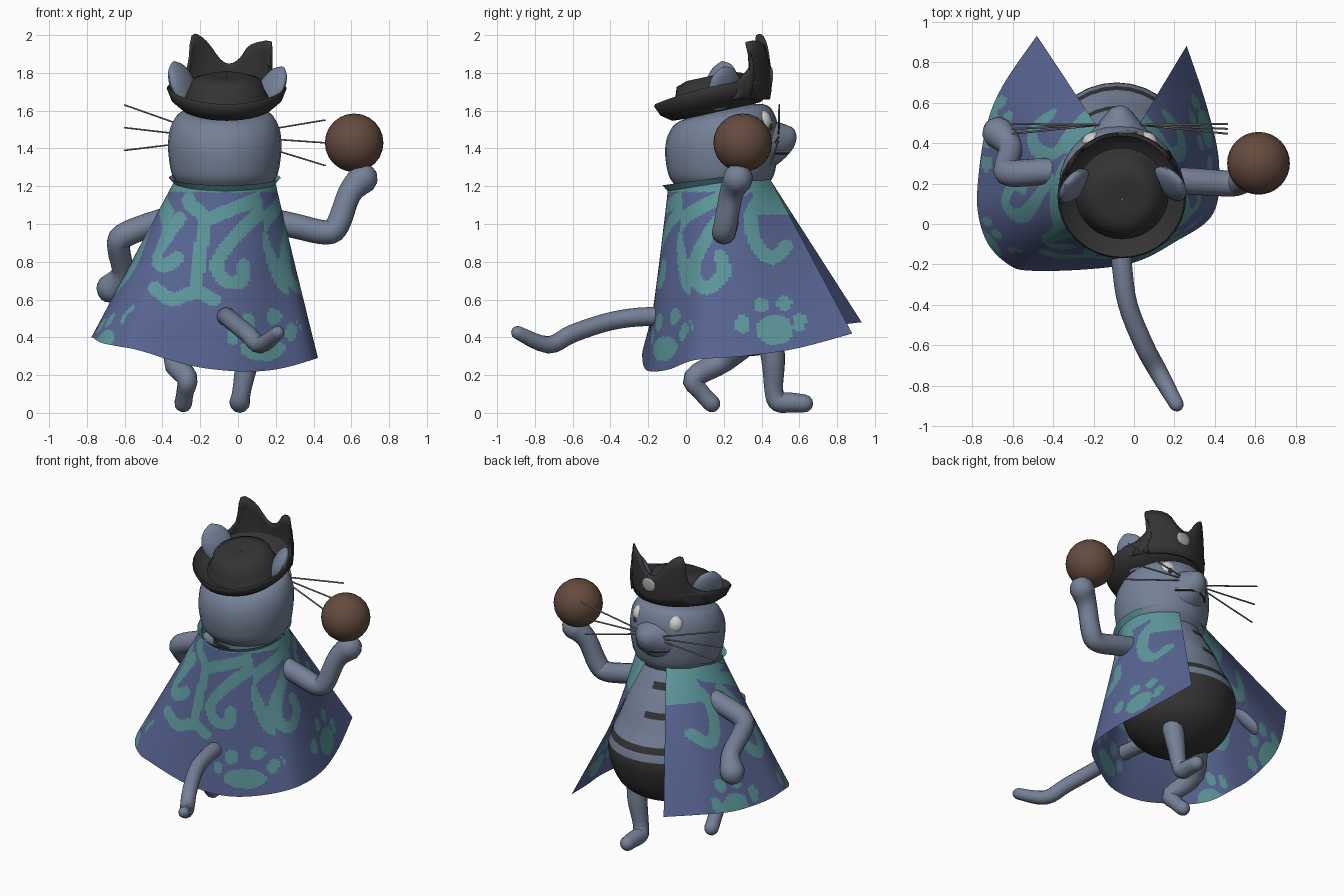
import bpy, math
from mathutils import Vector, Matrix

cube = bpy.data.objects.get("Cube")
if cube:
    bpy.data.objects.remove(cube, do_unlink=True)


def material(name, *rgb):
    mat = bpy.data.materials.new(name)
    mat.use_nodes = True
    mat.diffuse_color = (*rgb, 1)
    shader = next(n for n in mat.node_tree.nodes if n.type == "BSDF_PRINCIPLED")
    shader.inputs["Base Color"].default_value = (*rgb, 1)
    shader.inputs["Roughness"].default_value = 0.8
    return mat


FUR = material("grey blue fur", 0.18, 0.22, 0.31)
BLUE = material("cape blue", 0.098, 0.13, 0.29)
TEAL = material("cape teal", 0.11, 0.31, 0.33)
BLACK = material("soft black", 0.034, 0.034, 0.034)
BROWN = material("ball brown", 0.13, 0.07, 0.047)
WHITE = material("eye white", 0.62, 0.62, 0.6)
WHISKER = material("whisker grey", 0.26, 0.26, 0.26)
EMBLEM = material("emblem grey", 0.4, 0.4, 0.4)


def build(name, verts, faces, *mats, angle=45):
    mesh = bpy.data.meshes.new(name)
    mesh.from_pydata([tuple(v) for v in verts], [], faces)
    for mat in mats:
        mesh.materials.append(mat)
    mesh.polygons.foreach_set("use_smooth", [True] * len(mesh.polygons))
    mesh.set_sharp_from_angle(angle=math.radians(angle))
    obj = bpy.data.objects.new(name, mesh)
    bpy.context.collection.objects.link(obj)
    return obj


def loft(name, rows, *mats, closed=True, caps=True, angle=45):
    """Bridge rows of points that all have the same length."""
    n = len(rows[0])
    faces = []
    for i in range(len(rows) - 1):
        for j in range(n if closed else n - 1):
            k = (j + 1) % n
            faces.append((i * n + j, i * n + k, (i + 1) * n + k, (i + 1) * n + j))
    if caps:
        faces.append(tuple(reversed(range(n))))
        faces.append(tuple(range(len(rows) * n - n, len(rows) * n)))
    return build(name, [p for row in rows for p in row], faces, *mats, angle=angle)


def spline(points, steps):
    """Smooth curve through tuples of any size."""
    ext = [points[0], *points, points[-1]]
    out = []
    for a, b, c, d in zip(ext, ext[1:], ext[2:], ext[3:]):
        for t in (s / steps for s in range(steps)):
            out.append(tuple(q + 0.5 * t * (r - p + t * (2 * p - 5 * q + 4 * r - w
                                                         + t * (3 * (q - r) + w - p)))
                             for p, q, r, w in zip(a, b, c, d)))
    return out + [points[-1]]


def ellipse(center, rx, ry, n=28, turn=Matrix.Identity(3)):
    return [Vector(center) + turn @ Vector((rx * math.cos(a), ry * math.sin(a), 0))
            for a in (math.tau * i / n for i in range(n))]


def tube(name, points, mat, steps=4, sides=12):
    """Round limb through (x, y, z, radius) points with rounded ends."""
    path = spline(points, steps)
    pos = [Vector(p[:3]) for p in path]
    rad = [p[3] for p in path]
    tan = [(pos[min(i + 1, len(pos) - 1)] - pos[max(i - 1, 0)]).normalized()
           for i in range(len(pos))]
    ends = ((0.5, 0.87), (0.87, 0.5), (1, 0.05))
    head = [(pos[0] - tan[0] * rad[0] * d, rad[0] * k, tan[0]) for d, k in reversed(ends)]
    tail = [(pos[-1] + tan[-1] * rad[-1] * d, rad[-1] * k, tan[-1]) for d, k in ends]
    turn = tan[0].to_track_quat("Z", "Y")
    rows, last = [], tan[0]
    for p, r, t in head + list(zip(pos, rad, tan)) + tail:
        turn = last.rotation_difference(t) @ turn
        last = t
        rows.append(ellipse(p, r, r, sides, turn.to_matrix()))
    return loft(name, rows, mat)


def ball(name, center, size, mat, n=24):
    scale = Matrix.Diagonal(size)
    rows = [[Vector(center) + scale @ p
             for p in ellipse((0, 0, -math.cos(a)), math.sin(a), math.sin(a), n)]
            for a in (math.pi * (i + 0.02) / 12.04 for i in range(13))]
    return loft(name, rows, mat)


MID = -0.07  # centre line of the head

# Pear-shaped body: dark trousers, a belt stripe and side stripes
body_line = [(.3, .33, .02), (.33, .33, .16), (.43, .33, .3), (.6, .33, .365),
             (.72, .33, .355), (.85, .31, .31), (1, .29, .26), (1.22, .22, .2)]
body = loft("body", [ellipse((-.085, y, z), r, r, 32) for z, y, r in spline(body_line, 12)],
            FUR, BLACK)
for f in body.data.polygons:
    x, y, z = f.center
    stripe = x < -.09 and min(abs(z - .95), abs(z - 1.11)) < .022
    f.material_index = int(z < .68 or abs(z - .75) < .022 or stripe)

# Head, sloping up to the forehead, and pointed muzzle
head_line = [(1.19, .23), (1.25, .275), (1.34, .295), (1.44, .3), (1.53, .28),
             (1.59, .22), (1.62, .03)]
loft("head", [[(p.x, p.y, p.z + (p.y - .19) * (p.z - 1.19) * .5)
               for p in ellipse((MID, .19, z), r, r)] for z, r in spline(head_line, 4)], FUR)
snout = [(.25, .25, .19, 1.4), (.38, .2, .16, 1.41), (.47, .13, .12, 1.425),
         (.53, .08, .085, 1.44), (.57, .045, .05, 1.455), (.585, .01, .01, 1.46)]
flip = Matrix.Rotation(math.radians(90), 3, "X")
loft("muzzle", [ellipse((MID, y, z), rx, rz, 24, flip) for y, rx, rz, z in spline(snout, 4)], FUR)
for part, z, mat in (("mouth", 1.373, BLACK), ("teeth", 1.383, WHITE)):
    tube(part, [(MID + dx, y, z, .006) for dx, y in
                ((-.118, .47), (-.055, .527), (0, .539), (.055, .527), (.118, .47))], mat, sides=6)
for side in (-1, 1):
    word = "right" if side < 0 else "left"
    ex = MID + side * .13
    ball(word + "_eye", (ex, .4, 1.54), (.058, .055, .062), WHITE)
    ball(word + "_pupil", (ex + .015, .446, 1.515), (.014, .012, .02), BLACK, 12)
    for i, dz in enumerate((.12, 0, -.12)):
        tube(f"{word}_whisker_{i}", [(MID + side * .1, .49, 1.46 + dz * .15, .005),
             (MID + side * .53, .47 + dz * .2, 1.47 - side * .04 + dz, .005)],
             WHISKER, steps=1, sides=6)

# Ears leaning outwards through the hat brim
ear_line = [(-.1, .07), (0, .1), (.06, .092), (.11, .06), (.14, .01)]
for word, place, lean, twist in (("right", (-.29, .19, 1.73), -22, -35),
                                 ("left", (.17, .2, 1.71), 30, 35)):
    ear = loft(word + "_ear", [ellipse((0, 0, z), w * .4, w, 16)
                               for z, w in spline(ear_line, 4)], FUR)
    ear.matrix_world = (Matrix.Translation(place) @ Matrix.Rotation(math.radians(lean), 4, "Y")
                        @ Matrix.Rotation(math.radians(twist), 4, "Z"))

# Hat: soft crown and dished brim with raised sides, tipped back
hat_line = [(.16, -.06), (.24, -.055), (.295, -.015), (.318, .04), (.31, .05), (.27, .01),
            (.23, -.005), (.205, .04), (.18, .115), (.12, .135), (.06, .135), (.005, .13)]
hat = loft("hat", [[(p.x, p.y, p.z + .3 * p.x * p.x * (r > .2)) for p in
                    ellipse((0, 0, z), r, r, 32)] for r, z in hat_line],
           BLACK, caps=False, angle=70)
hat.location = (-.06, .15, 1.65)
hat.rotation_euler.x = math.radians(12)

# Ragged turned-up front of the brim
edge = [(-.28, 1.74), (-.21, 1.83), (-.185, 2), (-.11, 1.97), (-.03, 1.87), (.02, 1.85),
        (.07, 1.88), (.13, 1.95), (.24, 1.965), (.225, 1.85), (.28, 1.74)]
rows = []
for t in (0, .2, .4, .6, .8, 1):
    r = .295 + .04 * t * (1 - t)
    rows.append([(-.06 + dx, .15 + math.sqrt(r * r - dx * dx), 1.66 + (z - 1.66) * t)
                 for dx, z in spline(edge, 3)])
flap = loft("hat_front", rows, BLACK, closed=False, caps=False)
solid = flap.modifiers.new("thickness", "SOLIDIFY")
solid.thickness = .012
solid.offset = 1
ball("hat_emblem", (-.03, .452, 1.785), (.05, .009, .045), EMBLEM, 12)

# Limbs, tail and held ball
tube("left_arm", [(.08, .22, 1.04, .066), (.3, .21, .99, .066), (.47, .2, .955, .064),
                  (.53, .21, 1, .064), (.59, .24, 1.16, .064), (.66, .275, 1.24, .08)], FUR)
tube("right_arm", [(-.2, .25, 1.07, .066), (-.42, .26, 1.01, .066), (-.61, .25, .935, .066),
                   (-.63, .29, .86, .06), (-.61, .38, .74, .06), (-.67, .45, .66, .08)], FUR)
tube("left_leg", [(.06, .42, .5, .08), (.05, .46, .3, .065), (.02, .465, .12, .05),
                  (.01, .49, .06, .055), (.01, .56, .055, .052), (.01, .625, .05, .048)], FUR)
tube("right_leg", [(-.2, .36, .42, .08), (-.33, .2, .28, .065), (-.27, .04, .185, .056),
                   (-.28, .08, .11, .046), (-.29, .135, .05, .047)], FUR)
tube("tail", [(-.08, .05, .5, .05), (-.06, -.2, .51, .05), (-.03, -.4, .485, .048),
              (.05, -.6, .42, .048), (.12, -.73, .36, .046), (.21, -.89, .425, .036)], FUR)
ball("held_ball", (.615, .3, 1.43), (.155, .155, .155), BROWN, 32)

# Cape: straight sheet from the neck ring to an uneven hem
hem = [(-.48, .93, .48), (-.65, .68, .45), (-.73, .48, .42), (-.77, .22, .4),
       (-.77, .05, .4), (-.72, -.1, .37), (-.62, -.2, .35), (-.52, -.23, .33),
       (-.25, -.225, .25), (0, -.19, .22), (.2, -.09, .23), (.39, .05, .28),
       (.42, .3, .3), (.36, .58, .34), (.26, .88, .42)]


def neck_point(p, radius, lift=0):
    a = math.degrees(math.atan2(p[1] - .17, p[0] - MID)) % 360
    a = math.radians(270 + ((a if a > 100 else a + 360) - 270) * 1.08)
    return Vector((MID + radius * math.cos(a), .17 + radius * math.sin(a),
                   1.23 + .04 * math.sin(a) + lift))


ROWS = 120
fine = [Vector(p) for p in spline(hem, 13)]
cape = loft("cape", [[neck_point(p, .265).lerp(p, i / ROWS) for p in fine]
                     for i in range(ROWS + 1)], BLUE, TEAL, closed=False, caps=False, angle=90)
loft("collar", [[neck_point(p, r, z) for p in fine] for r, z in ((.262, -.02), (.295, .015))],
     TEAL, closed=False, caps=False, angle=90)

# Painted swirls (across, height) and paw prints (across, height, half width, half height)
back_swirls = [
    [(-.28, 1.18), (-.25, 1.1), (-.18, 1.03), (-.2, .85), (-.23, .64)],
    [(.18, 1.16), (.02, 1.1), (-.17, 1.02)],
    [(-.44, .66), (-.35, .6), (-.23, .64), (-.13, .6)],
    [(-.31, 1.03), (-.38, .93), (-.44, .83), (-.39, .78), (-.32, .82)],
    [(.18, 1.12), (.01, .96), (-.11, .8), (-.07, .7), (.02, .7), (.03, .78)],
    [(.18, 1.06), (.17, .88), (.23, .7), (.28, .66)]]
side_swirls = [
    [(-.09, .84), (-.04, 1), (.1, 1.1), (.3, 1.18)],
    [(.22, 1.08), (.08, .88), (.04, .73), (.11, .66), (.2, .74), (.18, .83)],
    [(.42, 1.16), (.34, 1.04), (.38, .88), (.46, .82), (.53, .88)]]
back_paws = [(.13, .34, .12, .065), (.05, .48, .04, .05), (.19, .51, .04, .045),
             (.28, .43, .03, .05), (-.03, .4, .03, .04), (-.72, .46, .06, .06),
             (-.58, .56, .03, .03), (-.64, .63, .03, .04)]
side_paws = [(.47, .44, .1, .08), (.3, .47, .04, .05), (.4, .57, .04, .04), (.52, .58, .04, .04),
             (.6, .48, .035, .05), (-.09, .35, .07, .09), (-.14, .52, .025, .05),
             (-.05, .49, .025, .04), (.01, .46, .025, .04)]


def painted(p, swirls, paws):
    if any(((p.x - x) / w) ** 2 + ((p.y - z) / h) ** 2 < 1 for x, z, w, h in paws):
        return True
    for line in swirls:
        for a, b in zip(line, line[1:]):
            t = max(0, min(1, (p - a).dot(b - a) / (b - a).length_squared))
            if (p - a - (b - a) * t).length < .036:
                return True
    return False


back_lines, side_lines = ([[Vector(q) for q in spline(s, 3)] for s in group]
                          for group in (back_swirls, side_swirls))
for f in cape.data.polygons:
    c = f.center
    if abs(f.normal.y) > .72 and c.y < .2:
        teal = painted(Vector((c.x, c.z)), back_lines, back_paws)
    else:
        teal = painted(Vector((c.y, c.z)), side_lines, side_paws) or (c.y > .35 and c.z > 1.05)
    f.material_index = int(teal or c.z > 1.17)
